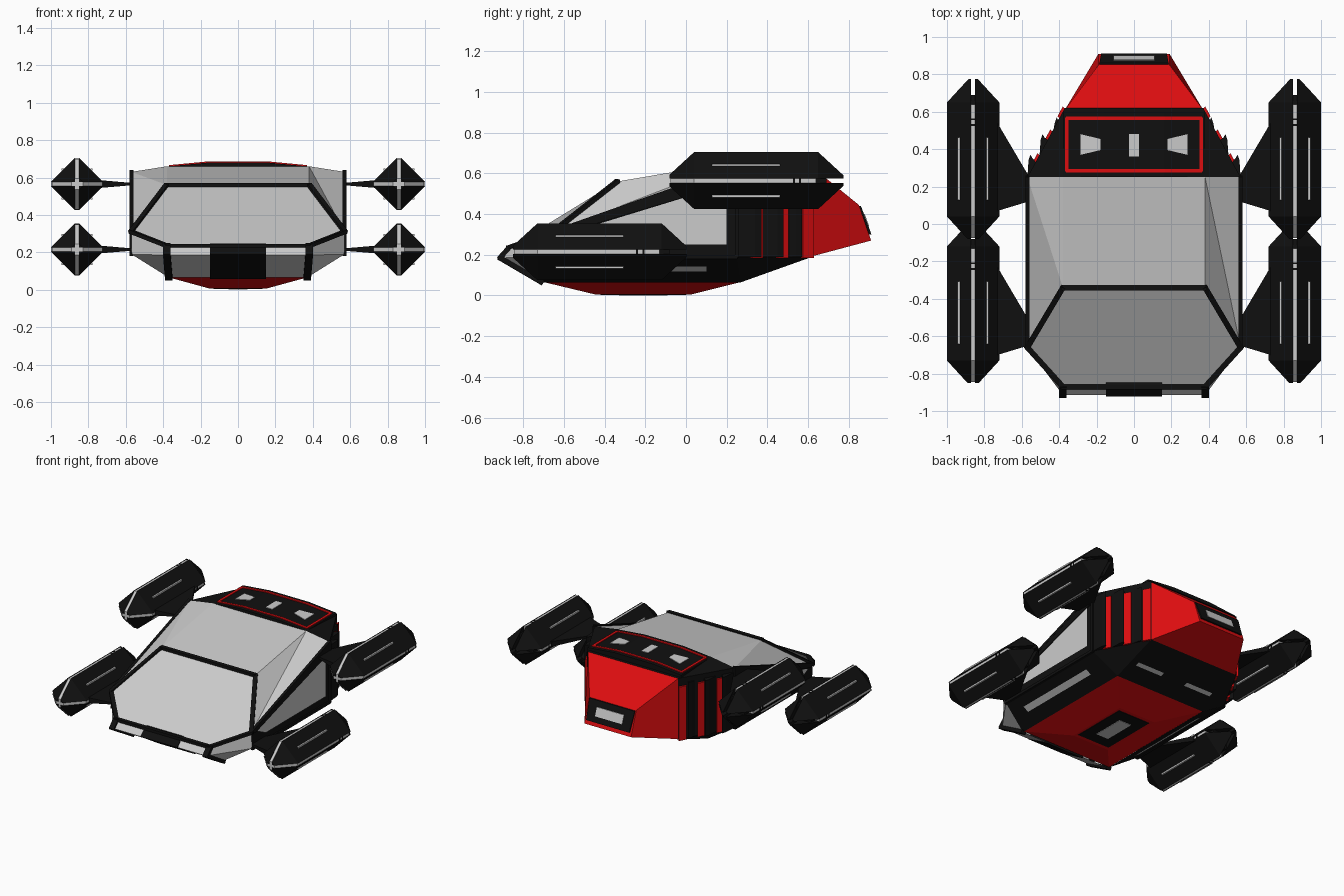
import bpy, bmesh
from mathutils import Vector, Matrix

if "Cube" in bpy.data.objects:
    bpy.data.objects.remove(bpy.data.objects["Cube"])

CENTRE = Vector((0, -0.1, 0.33))


def paint(name, rgb):
    m = bpy.data.materials.new(name)
    m.diffuse_color = (*rgb, 1)
    m.use_nodes = True
    m.node_tree.nodes["Principled BSDF"].inputs["Base Color"].default_value = m.diffuse_color
    return m


BLACK = paint("black", (0.005, 0.005, 0.005))
RED = paint("red", (0.72, 0.004, 0.005))
GREY = None


def build(name, bm, mat, mirror):
    me = bpy.data.meshes.new(name)
    bm.to_mesh(me)
    bm.free()
    ob = bpy.data.objects.new(name, me)
    bpy.context.collection.objects.link(ob)
    if mat:
        me.materials.append(mat)
    if mirror:
        ob.modifiers.new("mirror", 'MIRROR').use_mirror_merge = False
    return ob


def solids(name, items, mat=GREY, mirror=False):
    """Each item is a list of rings, skinned together and capped."""
    bm = bmesh.new()
    for rings in items:
        vs = [[bm.verts.new(p) for p in r] for r in rings]
        n = len(vs[0])
        for a, b in zip(vs, vs[1:]):
            for i in range(n):
                bm.faces.new((a[i], a[(i + 1) % n], b[(i + 1) % n], b[i]))
        bm.faces.new(vs[0])
        bm.faces.new(vs[-1][::-1])
    bmesh.ops.recalc_face_normals(bm, faces=bm.faces)
    return build(name, bm, mat, mirror)


def panels(name, polys, mat=GREY, mirror=False):
    """Hull skin faces, turned to face outward."""
    bm = bmesh.new()
    for p in polys:
        f = bm.faces.new([bm.verts.new(q) for q in p])
        f.normal_update()
        if f.normal.dot(f.calc_center_median() - CENTRE) < 0:
            f.normal_flip()
    return build(name, bm, mat, mirror)


def bars(name, segs, w, t, mat=GREY, mirror=False):
    """Box bars along point pairs, w wide and t deep."""
    bm = bmesh.new()
    for p, q in segs:
        p, q = Vector(p), Vector(q)
        m = (Matrix.Translation((p + q) / 2) @ (q - p).to_track_quat('Y', 'Z').to_matrix().to_4x4()
             @ Matrix.Diagonal((w, (q - p).length + w * 0.4, t, 1)))
        bmesh.ops.create_cube(bm, size=1, matrix=m)
    return build(name, bm, mat, mirror)


def rect(x0, x1, y0, y1, z):
    return [(x0, y0, z), (x1, y0, z), (x1, y1, z), (x0, y1, z)]


def flip(p):
    return (-p[0], p[1], p[2])


def across(*pts):
    """Polygon from right-hand points and their mirror images."""
    return list(pts) + [flip(p) for p in reversed(pts)]


# Hull corner points, right half
A, B, C, D = (.38, -.34, .56), (.57, -.66, .31), (.38, -.87, .235), (.38, -.915, .185)
E, F, G, H = (.57, -.65, .19), (.37, -.71, .065), (.37, .27, .065), (.57, .25, .19)
I, J, K, L = (.57, .25, .63), (.38, .25, .66), (.37, .62, .64), (.37, .62, .19)

# Hull skin
panels("windshield", [across(A, B, C)])
panels("roof", [across(A, J)])
panels("shoulder_right", [(A, B, J), (B, I, J)])
panels("shoulder_left", [[flip(p) for p in t] for t in ((A, B, I), (A, I, J))])
panels("nose", [across(C, D), across(D, F)])
panels("nose_cheek", [(B, C, D, E), (D, E, F)], GREY, True)
panels("side_wall", [(B, E, H, I), (E, F, G, H), (H, I, K, L), (G, H, L), (I, J, K)], BLACK, True)
panels("rear_deck", [across(J, K), across(G, L)], BLACK)
panels("side_window", [[(.576, -.6, .30), (.576, .2, .545), (.576, .2, .25), (.576, -.5, .25)]], GREY, True)

# Black frame around the windshield, nose and sides
bars("window_cross_frame", [(A, flip(A)), (C, flip(C))], .03, .02, BLACK)
bars("window_frame", [(A, B), (B, C)], .03, .02, BLACK, True)
bars("side_frame", [(B, I), (E, H), (H, I)], .02, .02, BLACK, True)
solids("side_rail", [[[(x, -.62, .30), (x, .25, .56), (x, .25, .63), (x, -.66, .31)]
                      for x in (.56, .579)]], BLACK, True)
bars("nose_strut", [(C, D), (D, F)], .04, .025, BLACK, True)
solids("nose_intake", [[[(x, -.86, .247), (x, -.922, .188), (x, -.71, .058), (x, -.7, .2)]
                        for x in (-.15, .15)]], BLACK)

# Red keel with hatch, and light strips on the lower slopes
solids("keel", [[rect(-.37, .37, -.7, .27, .066), rect(-.15, .15, -.45, .03, .006)]], RED)
solids("keel_hatch", [[rect(-.14, .14, -.43, .01, .02), rect(-.13, .13, -.42, 0, .003)]], BLACK)
solids("hatch_light", [[rect(-.05, .05, -.33, -.09, .01), rect(-.05, .05, -.33, -.09, 0)]])
panels("lower_strip", [[(.50, -.55, .142), (.50, .1, .142), (.46, .1, .117), (.46, -.55, .117)]], GREY, True)
panels("rear_lower_strip", [rect(.1, .32, .40, .43, 0)], GREY, True).data.transform(
    Matrix(((1, 0, 0, 0), (0, 1, 0, 0), (0, .357, 1, -.037), (0, 0, 0, 1))))

# Raised engine deck with red border and vents


def crown(x, lift=0.0):
    return .68 - .02 * max(0, (abs(x) - .16) / .21) + lift


section = (-.38, -.16, .16, .38)
solids("deck_plate", [[[(x, y, crown(x)) for x in section] + [(.38, y, .62), (-.38, y, .62)]
                       for y in (.25, .6)]], BLACK)
bars("deck_border_side", [((.36, .285, .661), (.36, .565, .661))], .018, .012, RED, True)
bars("deck_border_cross", [((sx * .16, y, .681), (sx * .36, y, .662)) for y in (.285, .565) for sx in (-1, 1)]
     + [((-.16, y, .681), (.16, y, .681)) for y in (.285, .565)], .018, .01, RED)
solids("centre_vent", [[rect(-.027, .027, .36, .48, .67), rect(-.027, .027, .36, .48, .684)]])
vent = ((.18, .395), (.285, .37), (.285, .48), (.18, .455))
solids("side_vent", [[[(x, y, crown(x, d)) for x, y in vent] for d in (-.01, .004)]], GREY, True)

# Red engine block with rear exhaust
solids("engine_block", [[across((.37, .61, .64), (.37, .61, .19)),
                         across((.19, .85, .445), (.19, .91, .27))]], RED)
solids("exhaust", [[across((.185, .845, .44), (.175, .895, .30)),
                    across((.185, .86, .44), (.175, .912, .30))]], BLACK)
solids("exhaust_light", [[across((.11, .86, .40), (.11, .88, .34)),
                          across((.11, .879, .40), (.11, .901, .34))]])

# Rear corner ribs with red strips between
ribs = ((.55, .37), (.485, .48), (.41, .57))


def wall_y(x):
    return .25 + (.57 - x) * 1.85


solids("corner_rib", [[[(x - .03, wall_y(x) + .04, z), (x + .02, wall_y(x) - .04, z),
                        (x + .014, tip - .03, z), (x + .004, tip, z), (x - .008, tip - .02, z)]
                       for z in (.19, .60)] for x, tip in ribs], BLACK, True)
solids("corner_strip", [[[(x - .014, wall_y(x) + .026, z), (x + .014, wall_y(x) - .026, z),
                          (x + .024, wall_y(x) - .016, z), (x - .004, wall_y(x) + .036, z)]
                         for z in (.185, .58)] for x in (.52, .452, .385)], RED, True)


# Four split diamond pods on thin pylons
def turn(p, k):
    x, y, z = p
    for _ in range(k):
        x, z = -z, x
    return (x, y, z)


def cross(y0, y1, r, front=None):
    """Two crossed plates filling the grooves of a pod."""
    g, f = .0115, front or r
    stations = [(y0, f)] + ([(y0 + .115, r)] if front else []) + [(y1, r)]
    return [[[turn(p, k) for p in ((-s, y, -g), (s, y, -g), (s, y, g), (-s, y, g))]
             for y, s in stations] for k in (0, 1)]


shell = [[[turn(p, k) for p in ((.011, y, .011), (s, y, .011), (.011, y, s))]
          for y, s in ((-.08, .03), (.04, .14), (.65, .14), (.775, .025))] for k in range(4)]
strips = [(turn((.077, .13, .077), k), turn((.077, .46, .077), k)) for k in range(4)]
pylon = [[(-.13, .07, .02), (-.13, .54, .02), (-.13, .54, -.02), (-.13, .07, -.02)],
         [(-.295, .12, .006), (-.295, .26, .006), (-.295, .26, -.006), (-.295, .12, -.006)]]

for label, y, z in (("rear", 0, .565), ("front", -.77, .215)):
    parts = [solids(label + "_pod_shell", shell, BLACK),
             solids(label + "_pod_core", cross(-.075, .64, .135, .03)),
             solids(label + "_pod_bands", cross(.525, .535, .138) + cross(.555, .565, .138)
                    + cross(.64, .69, .10), BLACK),
             bars(label + "_pod_strips", strips, .011, .011),
             solids(label + "_pod_pylon", [pylon], BLACK)]
    for ob in parts:
        ob.data.transform(Matrix.Translation((.86, y, z)))
        ob.modifiers.new("mirror", 'MIRROR').use_mirror_merge = False
